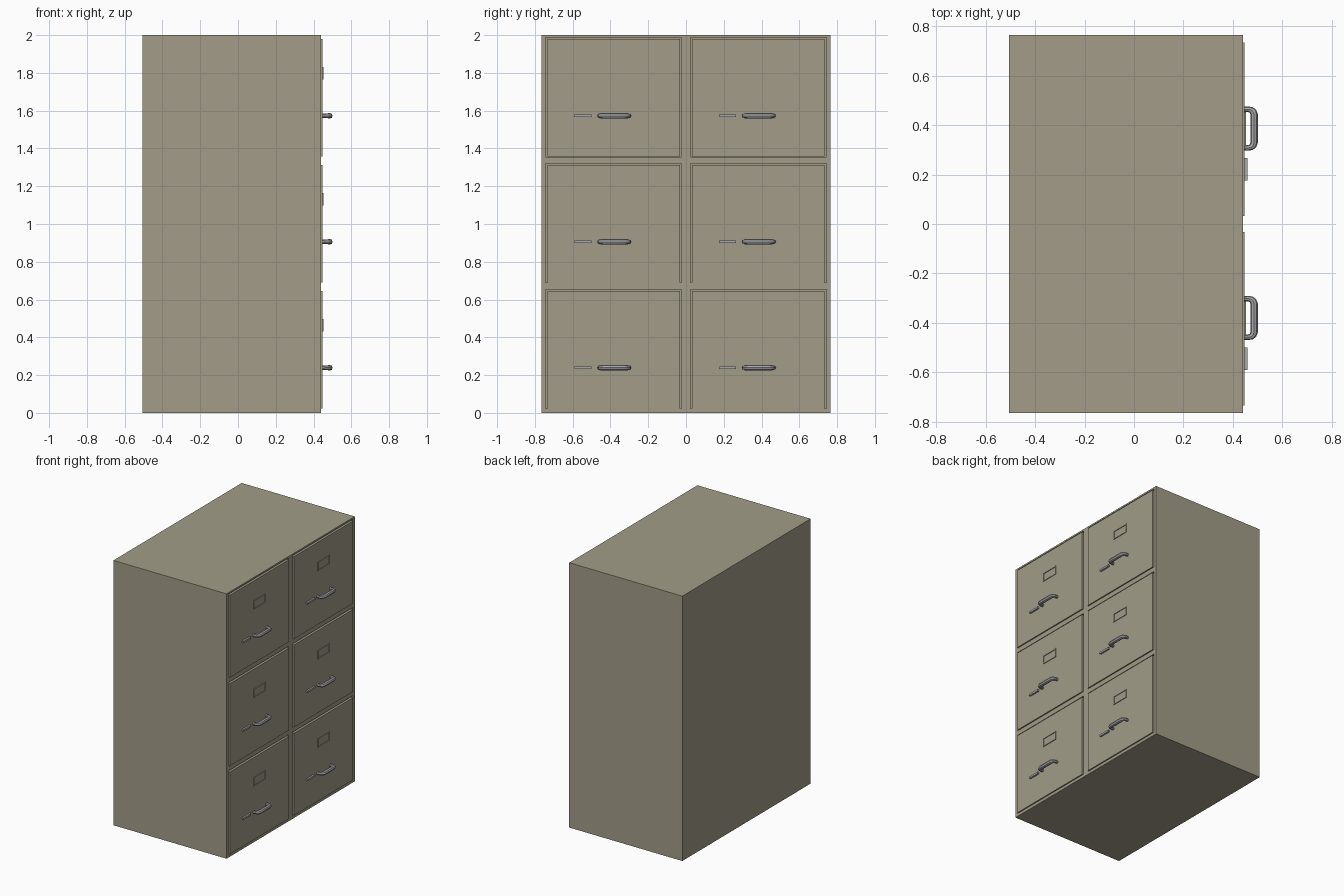
import bpy, bmesh
from mathutils import Vector

if "Cube" in bpy.data.objects:
    bpy.data.objects.remove(bpy.data.objects["Cube"])


def material(name, rgb):
    m = bpy.data.materials.new(name)
    m.diffuse_color = (*rgb, 1)
    m.use_nodes = True
    m.node_tree.nodes["Principled BSDF"].inputs["Base Color"].default_value = m.diffuse_color
    return m


PAINT = material("olive_paint", (0.36, 0.335, 0.245))
METAL = material("grey_metal", (0.40, 0.40, 0.42))


def add_box(bm, lo, hi):
    lo, hi = Vector(lo), Vector(hi)
    vs = bmesh.ops.create_cube(bm, size=1)["verts"]
    for v in vs:
        v.co = (lo + hi) / 2 + v.co * (hi - lo)


def boxes(name, spans, mat):
    bm = bmesh.new()
    for lo, hi in spans:
        add_box(bm, lo, hi)
    me = bpy.data.meshes.new(name)
    bm.to_mesh(me)
    bm.free()
    me.materials.append(mat)
    ob = bpy.data.objects.new(name, me)
    bpy.context.collection.objects.link(ob)
    return ob


FRONT = 0.44
CELLS = [(y, 0.022 + r * 0.667) for y in (-0.383, 0.383) for r in range(3)]
HALF, HIGH, GAP = 0.36, 0.632, 0.009

# Carcass with six drawer openings
carcass = boxes("carcass", [((-0.505, -0.765, 0), (FRONT, 0.765, 2))], PAINT)
cutter = boxes("opening_cutter",
               [((0.34, y - HALF, z), (0.6, y + HALF, z + HIGH)) for y, z in CELLS], PAINT)
cutter.hide_render = True
mod = carcass.modifiers.new("openings", "BOOLEAN")
mod.operation = "DIFFERENCE"
mod.solver = "EXACT"
mod.object = cutter
bpy.context.view_layer.objects.active = carcass
bpy.ops.object.modifier_apply(modifier=mod.name)
bpy.data.objects.remove(cutter)


# Bow handle: round grip with rounded bends and slimmer feet
def handle(name, y, z):
    cu = bpy.data.curves.new(name, "CURVE")
    cu.dimensions = "3D"
    cu.bevel_depth = 0.015
    cu.bevel_resolution = 2
    cu.use_fill_caps = True
    half = [(0.442, 0.078, 0.7), (0.463, 0.078, 0.75), (0.475, 0.075, 0.85),
            (0.482, 0.068, 0.95), (0.486, 0.056, 1.0)]
    pts = [(x, -d, r) for x, d, r in half] + half[::-1]
    sp = cu.splines.new("POLY")
    sp.points.add(len(pts) - 1)
    for p, (x, d, r) in zip(sp.points, pts):
        p.co = (x, y + d, z, 1)
        p.radius = r
    cu.materials.append(METAL)
    ob = bpy.data.objects.new(name, cu)
    bpy.context.collection.objects.link(ob)
    bpy.ops.object.select_all(action="DESELECT")
    ob.select_set(True)
    bpy.context.view_layer.objects.active = ob
    bpy.ops.object.convert(target="MESH")
    bpy.ops.object.shade_smooth_by_angle()


for i, (y, z) in enumerate(CELLS, 1):
    # Drawer front, clear of the opening at the top and sides
    boxes(f"drawer_front_{i}",
          [((0.34, y - HALF + GAP, z + 0.002), (0.447, y + HALF - GAP, z + HIGH - GAP))], PAINT)

    # Label holder frame
    a, b, c, d, t = y - 0.07, y + 0.07, z + 0.408, z + 0.474, 0.006
    x0, x1 = 0.445, 0.452
    boxes(f"label_holder_{i}",
          [((x0, a, c), (x1, b, c + t)), ((x0, a, d - t), (x1, b, d)),
           ((x0, a, c + t), (x1, a + t, d - t)), ((x0, b - t, c + t), (x1, b, d - t))], PAINT)

    # Handle and its thumb latch
    hz = z + 0.217
    handle(f"handle_{i}", y + 0.003, hz)
    boxes(f"thumb_latch_{i}",
          [((0.445, y - 0.208, hz - 0.007), (0.46, y - 0.117, hz + 0.007))], METAL)
